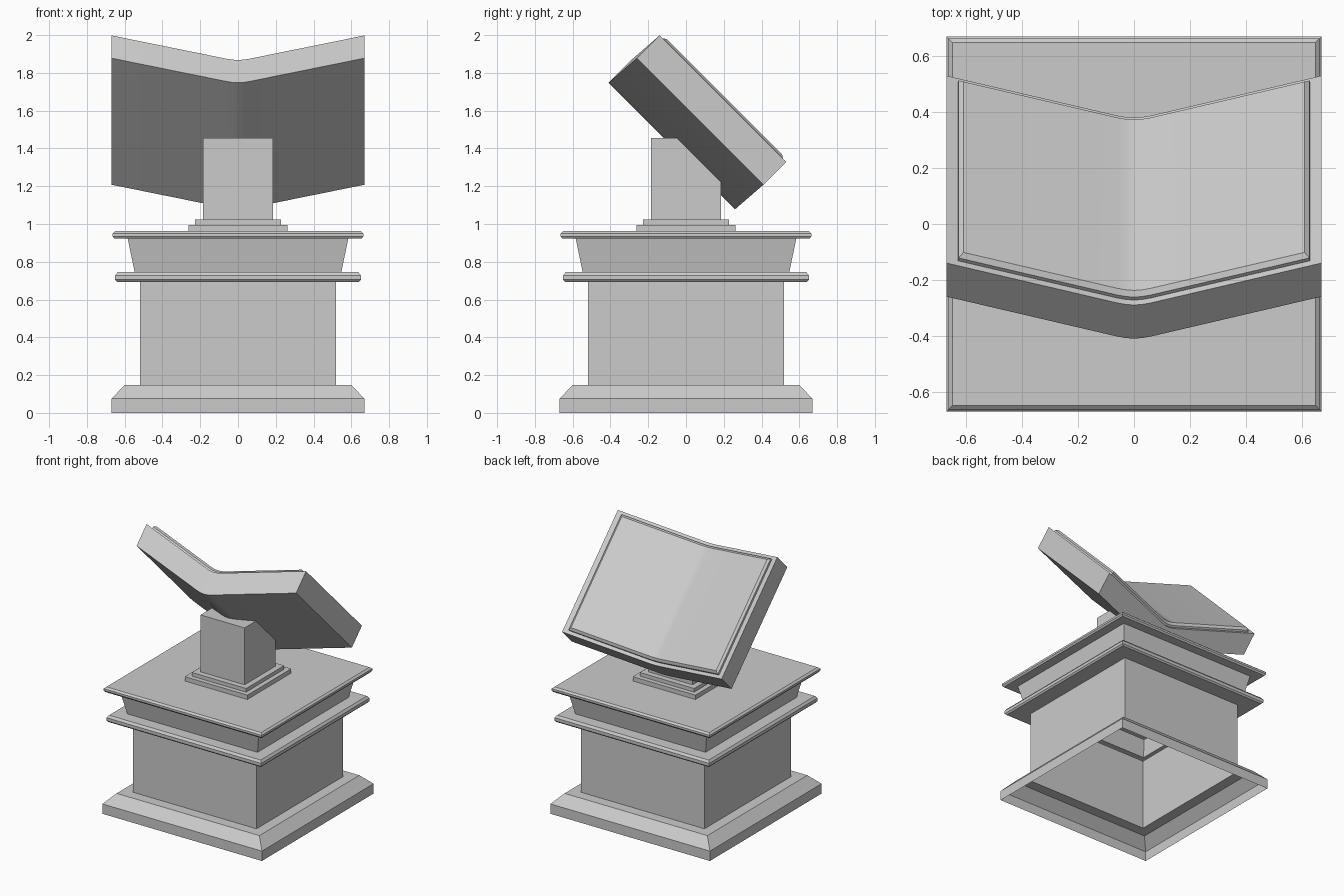
import bpy, math

if "Cube" in bpy.data.objects:
    bpy.data.objects.remove(bpy.data.objects["Cube"])

def make_mesh(name, verts, faces, smooth=False):
    me = bpy.data.meshes.new(name)
    me.from_pydata(verts, [], faces)
    me.update()
    ob = bpy.data.objects.new(name, me)
    bpy.context.collection.objects.link(ob)
    if smooth:
        bpy.context.view_layer.objects.active = ob
        ob.select_set(True)
        bpy.ops.object.shade_smooth_by_angle(angle=math.radians(30))
        ob.select_set(False)
    return ob

# Pedestal: square sections stacked along a (half width, height) profile, open below
profile = [(.67, 0), (.67, .075), (.60, .147), (.52, .147), (.52, .694),
           (.64, .694), (.65, .705), (.65, .728), (.637, .745), (.547, .745),
           (.584, .923), (.655, .923), (.664, .935), (.664, .95), (.65, .962),
           (.263, .962), (.263, .995), (.228, .995), (.228, 1.023), (.185, 1.023)]
verts, faces = [], []
for w, z in profile:
    verts += [(-w, -w, z), (w, -w, z), (w, w, z), (-w, w, z)]
for i in range(len(profile) - 1):
    for k in range(4):
        a, b = i * 4 + k, i * 4 + (k + 1) % 4
        faces.append((a, b, b + 4, a + 4))
make_mesh("pedestal", verts, faces)

# Post: side profile with a slanted top, extruded across x, open below
side = [(-.185, 1.023), (-.185, 1.455), (-.05, 1.455), (.185, 1.22), (.185, 1.023)]
verts = [(x, y, z) for x in (-.185, .185) for y, z in side]
faces = [(0, 4, 3, 2, 1), (5, 6, 7, 8, 9)]
faces += [(i, i + 1, i + 6, i + 5) for i in range(4)]
make_mesh("post", verts, faces)

# Open book: shallow V cross-section tilted by 45 degrees
R = math.sqrt(.5)
LENGTH = .67 / R
HALF = .67

def lift(x):
    a = abs(x)
    pts = [(0, 0), (.03, .015), (.06, .05), (.67, 1)]
    for (x0, f0), (x1, f1) in zip(pts, pts[1:]):
        if a <= x1 + 1e-6:
            return f0 + (f1 - f0) * (a - x0) / (x1 - x0)
    return 1

def book_point(x, along, h):
    f = lift(x)
    return (x, -.41 + .15 * f + R * (along + h), 1.748 + .13 * f + R * (h - along))

def v_block(name, rings):
    # each ring: (half width, inset at both ends, height); stacked and capped
    verts, faces = [], []
    n = 7
    for w, d, h in rings:
        xs = [-w, -.06, -.03, 0, .03, .06, w]
        verts += [book_point(x, d, h) for x in xs]
        verts += [book_point(x, LENGTH - d, h) for x in reversed(xs)]
    m = 2 * n
    for r in range(len(rings) - 1):
        for k in range(m):
            a, b = r * m + k, r * m + (k + 1) % m
            faces.append((a, b, b + m, a + m))
    top = (len(rings) - 1) * m
    for k in range(n - 1):
        q = (k, k + 1, m - 2 - k, m - 1 - k)
        faces.append(tuple(reversed(q)))
        faces.append(tuple(top + i for i in q))
    make_mesh(name, verts, faces, True)

T = .17
v_block("book_cover", [(HALF, 0, 0), (HALF, 0, T)])
v_block("book_pages", [(.632, .025, T - .01), (.627, .025, T + .015), (.61, .042, T + .032)])
